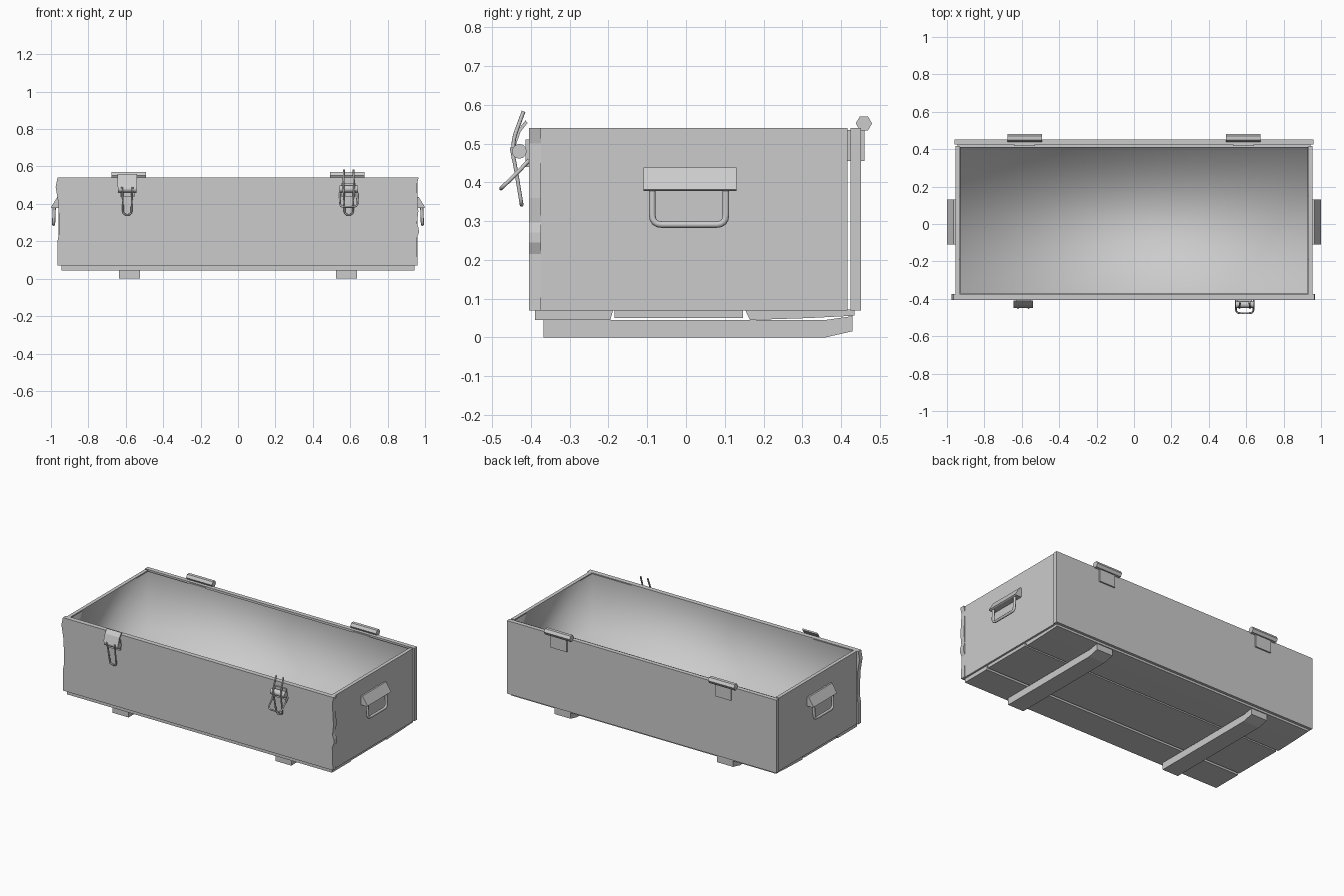
import bpy, bmesh, math
from mathutils import Vector

cube = bpy.data.objects.get("Cube")
if cube:
    bpy.data.objects.remove(cube, do_unlink=True)

grey = bpy.data.materials.new("plain_grey")
grey.use_nodes = True
grey.diffuse_color = (0.6, 0.6, 0.6, 1)
grey.node_tree.nodes["Principled BSDF"].inputs["Base Color"].default_value = (0.6, 0.6, 0.6, 1)


def finish(name, bm, smooth_angle=0):
    mesh = bpy.data.meshes.new(name)
    bm.to_mesh(mesh)
    bm.free()
    mesh.materials.append(grey)
    ob = bpy.data.objects.new(name, mesh)
    bpy.context.collection.objects.link(ob)
    if smooth_angle:
        bpy.ops.object.select_all(action='DESELECT')
        ob.select_set(True)
        bpy.context.view_layer.objects.active = ob
        bpy.ops.object.shade_smooth_by_angle(angle=math.radians(smooth_angle))
    return ob


def prism(name, outline, place, a, b, smooth_angle=0):
    """Extrude a 2D outline from a to b; place maps (u, v, depth) to a point."""
    bm = bmesh.new()
    face = bm.faces.new([bm.verts.new(place(u, v, a)) for u, v in outline])
    moved = bmesh.ops.extrude_face_region(bm, geom=[face])["geom"]
    shift = Vector(place(0, 0, b)) - Vector(place(0, 0, a))
    bmesh.ops.translate(bm, vec=shift,
                        verts=[v for v in moved if isinstance(v, bmesh.types.BMVert)])
    bmesh.ops.recalc_face_normals(bm, faces=bm.faces)
    return finish(name, bm, smooth_angle)


def along_x(u, v, d):
    return (d, u, v)


def along_y(u, v, d):
    return (u, d, v)


def box(name, x, y, z):
    rect = [(y[0], z[0]), (y[1], z[0]), (y[1], z[1]), (y[0], z[1])]
    return prism(name, rect, along_x, *x)


def barrel(name, x, y, z, r, sides, smooth_angle=0):
    ring = [(y + r * math.sin(2 * math.pi * i / sides + math.pi / 6),
             z + r * math.cos(2 * math.pi * i / sides + math.pi / 6)) for i in range(sides)]
    return prism(name, ring, along_x, *x, smooth_angle)


def wire(name, points, r):
    """Round wire through points, with its corners softened."""
    pts = [Vector(p) for p in points]
    path = [pts[0]]
    for before, p, after in zip(pts, pts[1:], pts[2:]):
        a, b = before - p, after - p
        cut = min(0.025, a.length * 0.45, b.length * 0.45)
        s, e = p + a.normalized() * cut, p + b.normalized() * cut
        path += [s.lerp(p, t).lerp(p.lerp(e, t), t) for t in (0, 0.25, 0.5, 0.75, 1)]
    path.append(pts[-1])
    curve = bpy.data.curves.new(name, 'CURVE')
    curve.dimensions = '3D'
    curve.bevel_depth = r
    curve.bevel_resolution = 2
    curve.use_fill_caps = True
    spline = curve.splines.new('POLY')
    spline.points.add(len(path) - 1)
    for sp, p in zip(spline.points, path):
        sp.co = (*p, 1)
    curve.materials.append(grey)
    ob = bpy.data.objects.new(name, curve)
    bpy.context.collection.objects.link(ob)
    return ob


# Box walls; the front board has worn, uneven ends
left_end = [(0.96, 0.07), (0.955, 0.215), (0.967, 0.245), (0.966, 0.27), (0.957, 0.297),
            (0.964, 0.36), (0.956, 0.5), (0.965, 0.54)]
right_end = [(-0.965, 0.54), (-0.975, 0.49), (-0.96, 0.4), (-0.955, 0.25), (-0.965, 0.2), (-0.965, 0.07)]
prism("front_board", left_end + right_end, along_y, -0.405, -0.374)
box("back_board", (-0.96, 0.96), (0.424, 0.452), (0.07, 0.54))
for side, s in (("left", 1), ("right", -1)):
    box(side + "_end_board", sorted((s * 0.932, s * 0.955)), (-0.375, 0.416), (0.07, 0.54))

# Open lining with a raised floor, softly shaded across its corners
bm = bmesh.new()
bmesh.ops.create_cube(bm, size=1)
for v in bm.verts:
    v.co = ((v.co.x * 1.86), v.co.y * 0.785 + 0.0205, 0.535 if v.co.z > 0 else 0.162)
bmesh.ops.delete(bm, geom=[f for f in bm.faces if f.normal.z > 0.9], context='FACES')
bmesh.ops.reverse_faces(bm, faces=bm.faces)
finish("inner_lining", bm, 100)

# Floor planks with bevelled and worn edges
planks = {
    "front": [(-0.39, 0.045), (-0.195, 0.045), (-0.188, 0.072), (-0.39, 0.072)],
    "middle": [(-0.184, 0.05), (0.147, 0.05), (0.147, 0.072), (-0.184, 0.072)],
    "back": [(0.165, 0.045), (0.32, 0.05), (0.435, 0.056), (0.435, 0.072), (0.152, 0.072)],
}
for key, outline in planks.items():
    prism(key + "_floor_plank", outline, along_x, -0.945, 0.943)

# Skids underneath, turned up at the back
skid = [(-0.367, 0), (0.36, 0), (0.43, 0.016), (0.43, 0.055), (0.36, 0.045), (-0.367, 0.045)]
hood = [(0.953, 0.438), (0.965, 0.438), (1.0, 0.382), (0.994, 0.378), (0.953, 0.378)]

for side, s in (("left", 1), ("right", -1)):
    x = s * 0.58
    prism(side + "_skid", skid, along_x, x - 0.057, x + 0.057)

    # Hinges on the back, with an inner leaf in the gap behind the lining
    x = s * 0.585
    barrel(side + "_hinge_barrel", (x - 0.092, x + 0.092), 0.459, 0.552, 0.021, 6)
    box(side + "_hinge_leaf", (x - 0.057, x + 0.057), (0.45, 0.461), (0.455, 0.55))
    box(side + "_hinge_inner_leaf", (x - 0.057, x + 0.057), (0.417, 0.424), (0.455, 0.535))

    # Carrying handles on the ends
    prism(side + "_handle_bracket", [(s * u, v) for u, v in hood], along_y, -0.11, 0.13)
    wire(side + "_handle_ring",
         [(s * 0.982, -0.087, 0.39), (s * 0.986, -0.087, 0.291),
          (s * 0.986, 0.103, 0.291), (s * 0.982, 0.103, 0.39)], 0.0085)

    # Shared latch parts on the front
    x = s * 0.592
    box(side + "_latch_plate", (x - 0.04, x + 0.04), (-0.414, -0.403), (0.44, 0.51))
    barrel(side + "_latch_barrel", (x - 0.05, x + 0.05), -0.43, 0.48, 0.019, 12, 50)
    wire(side + "_latch_lever",
         [(x - 0.028, -0.45, 0.49), (x - 0.025, -0.44, 0.44), (x - 0.022, -0.424, 0.342),
          (x + 0.022, -0.424, 0.342), (x + 0.025, -0.44, 0.44), (x + 0.028, -0.45, 0.49)], 0.005)

# Closed latch has a curved cap plate
cap = [(-0.414, 0.56), (-0.434, 0.535), (-0.449, 0.49), (-0.441, 0.49), (-0.427, 0.53), (-0.409, 0.553)]
prism("right_latch_cap", cap, along_x, -0.645, -0.541)

# Open latch has raised prongs and a loop swung forward
x = 0.592
for key, d in (("inner", -0.028), ("outer", 0.028)):
    wire("left_latch_" + key + "_prong",
         [(x + d, -0.445, 0.46), (x + d, -0.446, 0.51), (x + d * 0.9, -0.419, 0.583)], 0.005)
wire("left_latch_loop",
     [(x - 0.048, -0.405, 0.457), (x - 0.048, -0.43, 0.43), (x - 0.046, -0.477, 0.384),
      (x + 0.046, -0.477, 0.384), (x + 0.048, -0.43, 0.43), (x + 0.048, -0.405, 0.457)], 0.005)
